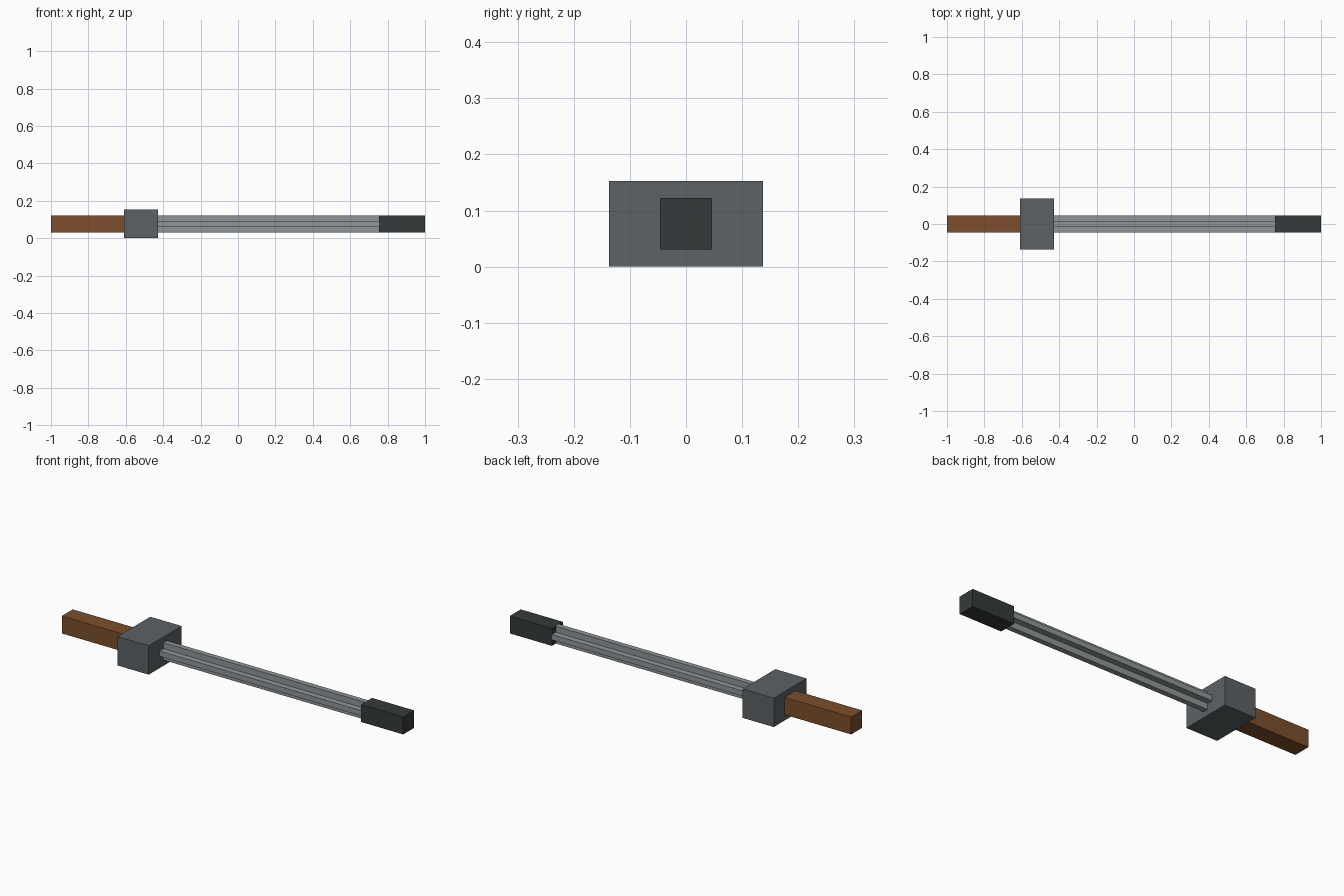
import bpy
import bmesh

cube = bpy.data.objects.get("Cube")
if cube:
    bpy.data.objects.remove(cube, do_unlink=True)

MID = 0.0765    # height of the long axis
HALF = 0.046    # half thickness of grip, blade and tip
RIB = 0.014     # half thickness of a blade rib


def material(name, rgb):
    mat = bpy.data.materials.new(name)
    mat.use_nodes = True
    mat.diffuse_color = (*rgb, 1)
    mat.node_tree.nodes["Principled BSDF"].inputs["Base Color"].default_value = (*rgb, 1)
    return mat


def prism(name, profile, x0, x1, mat):
    """Extrude a (y, z) profile, centred on the long axis, from x0 to x1."""
    bm = bmesh.new()
    face = bm.faces.new([bm.verts.new((x0, y, MID + z)) for y, z in profile])
    new = bmesh.ops.extrude_face_region(bm, geom=[face])["geom"]
    verts = [v for v in new if isinstance(v, bmesh.types.BMVert)]
    bmesh.ops.translate(bm, verts=verts, vec=(x1 - x0, 0, 0))
    bmesh.ops.recalc_face_normals(bm, faces=bm.faces)
    mesh = bpy.data.meshes.new(name)
    bm.to_mesh(mesh)
    bm.free()
    mesh.materials.append(mat)
    obj = bpy.data.objects.new(name, mesh)
    bpy.context.collection.objects.link(obj)
    return obj


def rect(hy, hz):
    return [(-hy, -hz), (hy, -hz), (hy, hz), (-hy, hz)]


brown = material("brown wood", (0.202, 0.078, 0.025))
dark_steel = material("dark steel", (0.107, 0.122, 0.130))
light_steel = material("light steel", (0.275, 0.305, 0.314))
black = material("charcoal", (0.036, 0.042, 0.042))

# Grip, block guard and end cap
prism("grip", rect(HALF, HALF), -1.0, -0.60, brown)
prism("guard", rect(0.137, MID), -0.61, -0.427, dark_steel)
prism("tip", rect(HALF, HALF), 0.753, 1.0, black)

# Blade with a cross-shaped section: one quarter turned four times
cross = []
for c, s in ((1, 0), (0, 1), (-1, 0), (0, -1)):
    for y, z in ((HALF, -RIB), (HALF, RIB), (RIB, RIB)):
        cross.append((c * y - s * z, s * y + c * z))
prism("blade", cross, -0.44, 0.754, light_steel)
